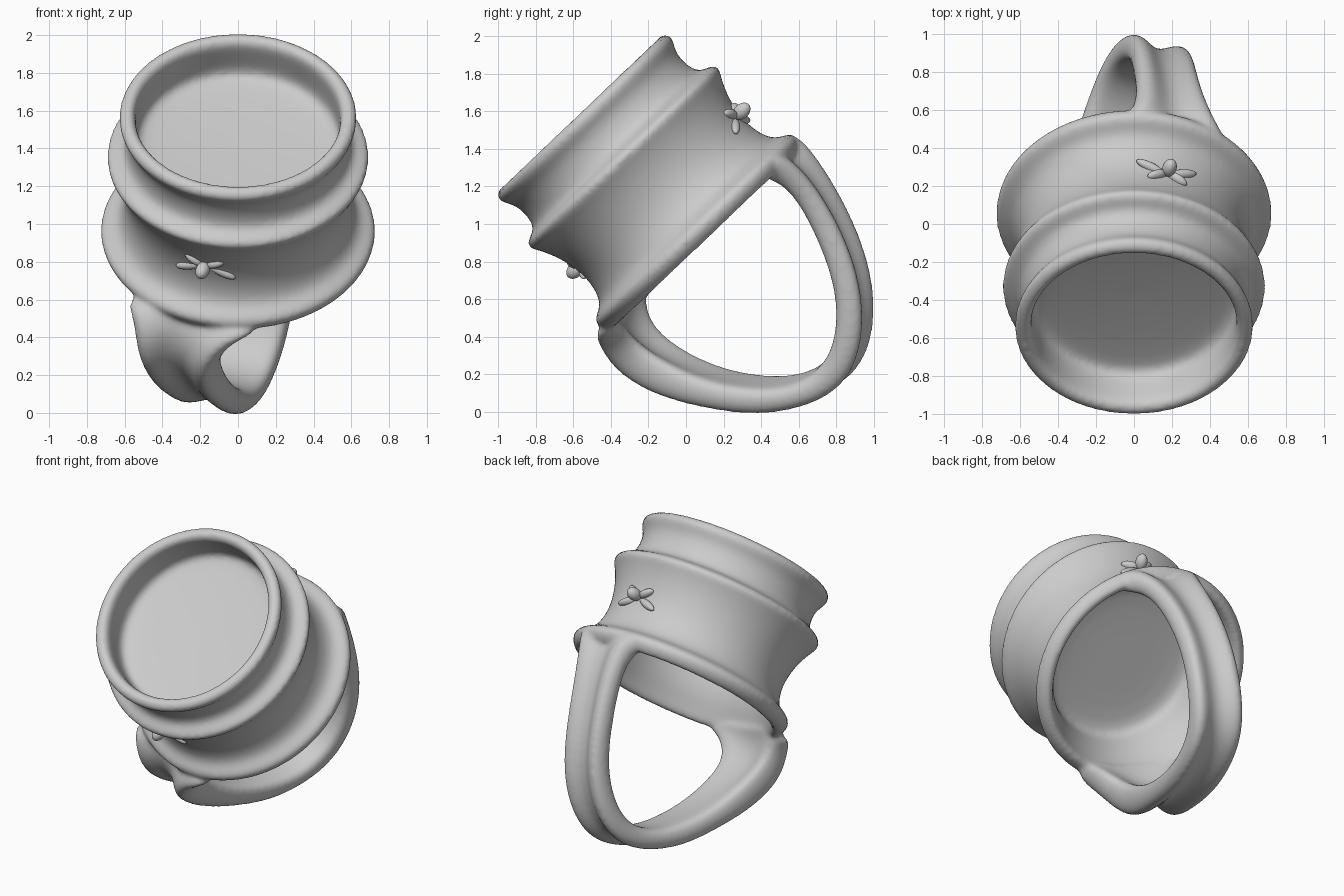
import bpy, bmesh, math
from mathutils import Vector, Matrix

if "Cube" in bpy.data.objects:
    bpy.data.objects.remove(bpy.data.objects["Cube"])

# Tilted frame: AX = cup axis, UP = uphill direction across the cup, BASE = lower flange centre
AX = Vector((0, -0.69, 0.724)).normalized()
UP = Vector((0, 0.724, 0.69)).normalized()
X = Vector((1, 0, 0))
BASE = Vector((0, 0.06, 0.96))
TWIST = math.radians(20)          # the band is turned about the cup axis
SIDE = X * math.cos(TWIST) - UP * math.sin(TWIST)


def finish(bm, name, levels):
    bmesh.ops.recalc_face_normals(bm, faces=bm.faces)
    me = bpy.data.meshes.new(name)
    bm.to_mesh(me)
    bm.free()
    ob = bpy.data.objects.new(name, me)
    bpy.context.collection.objects.link(ob)
    for p in me.polygons:
        p.use_smooth = True
    if levels:
        m = ob.modifiers.new("smooth", 'SUBSURF')
        m.levels = m.render_levels = levels
    return ob


def bridge(bm, a, b):
    n = len(a)
    for i in range(n):
        j = (i + 1) % n
        bm.faces.new((a[i], a[j], b[j], b[i]))


# Cup: lathe profile (radius, height along axis) from hollow underside to inner floor
profile = [(.25, .30), (.46, .295), (.52, .26), (.53, .18), (.565, .08), (.615, 0), (.645, -.065),
           (.68, -.07), (.715, -.035), (.735, .01), (.71, .045),
           (.645, .065), (.61, .13), (.593, .22), (.6, .32), (.63, .43), (.675, .52),
           (.70, .553), (.685, .585), (.625, .60), (.598, .625), (.583, .69), (.588, .76),
           (.608, .80), (.635, .84), (.625, .877), (.58, .895), (.55, .875), (.538, .84),
           (.545, .70), (.53, .65), (.47, .635), (.25, .625)]
SEG = 80


def centre(h):
    return BASE + AX * h - UP * .02 * h


bm = bmesh.new()
loops = []
for r, h in profile:
    loops.append([bm.verts.new(centre(h) + X * r * math.cos(2 * math.pi * k / SEG)
                               + UP * r * math.sin(2 * math.pi * k / SEG)) for k in range(SEG)])
for a, b in zip(loops, loops[1:]):
    bridge(bm, a, b)
for loop, h in ((loops[0], .30), (loops[-1], .62)):
    c = bm.verts.new(centre(h))
    for k in range(SEG):
        bm.faces.new((loop[k], loop[(k + 1) % SEG], c))
cup = finish(bm, "ring_with_cup", 1)

# Band: side-view stations (outer y, z, inner y, z, half width, x shift, inner scoop), flared at the cup
stations = [(.50, 1.43, .41, 1.28, .33, 0, .4), (.59, 1.43, .46, 1.255, .23, 0, .3),
            (.75, 1.24, .58, 1.18, .175, -.03, .1), (.90, .96, .72, .91, .165, -.03, 0),
            (.98, .70, .81, .65, .165, -.01, 0), (.99, .46, .82, .42, .17, 0, 0),
            (.92, .24, .76, .26, .17, 0, 0), (.75, .08, .62, .18, .175, 0, 0),
            (.42, -.01, .44, .17, .18, 0, 0), (.10, .04, .20, .215, .185, -.02, .1),
            (-.15, .11, .0, .31, .19, -.05, .2), (-.35, .235, -.16, .43, .205, -.08, .35),
            (-.435, .40, -.23, .54, .27, -.05, .45), (-.42, .51, -.26, .61, .42, 0, .5)]
# Cross-section (across, inner to outer): flat inside, two ridges with a groove outside
section = [(-.9, 0), (-.4, -.02), (0, -.02), (.4, -.02), (.9, 0), (1.05, .3), (1.05, .75), (.85, 1.1),
           (.55, 1.02), (.2, .72), (-.2, .72), (-.55, 1.02), (-.85, 1.1), (-1.05, .75), (-1.05, .3)]


def band_point(y, z, grow):
    off = Vector((0, y, z)) - BASE
    u, h = off.dot(UP), off.dot(AX)
    u += grow * max(-1, min(1, u / .3))
    return BASE + UP * u + X * u * math.tan(TWIST) + AX * h


bm = bmesh.new()
rings = []
for oy, oz, iy, iz, w, dx, scoop in stations:
    outer, inner = band_point(oy, oz, -.03), band_point(iy, iz, .03)
    ring = []
    for s, t in section:
        if t < .1:
            t += scoop * (1 - s * s)
        ring.append(bm.verts.new(inner.lerp(outer, t) + SIDE * s * w + X * dx))
    rings.append(ring)
for a, b in zip(rings, rings[1:]):
    bridge(bm, a, b)
bm.faces.new(rings[0])
bm.faces.new(rings[-1])
band = finish(bm, "band", 3)

# Fuse cup and band into one soft cast body
for ob in (band, cup):
    ob.select_set(True)
    bpy.context.view_layer.objects.active = ob
bpy.ops.object.convert(target='MESH')
bpy.ops.object.join()
body = bpy.context.view_layer.objects.active
body.name = "ring_with_cup"
rm = body.modifiers.new("fuse", 'REMESH')
rm.mode, rm.voxel_size, rm.use_smooth_shade = 'VOXEL', .015, True
sm = body.modifiers.new("soften", 'SMOOTH')
sm.factor, sm.iterations = .5, 8


# Small buds with leaves on opposite sides of the cup
def lump(bm, origin, axes, pos, size, turn):
    rot = Matrix(axes).transposed().to_4x4()
    mat = (Matrix.Translation(origin) @ rot @ Matrix.Translation(pos)
           @ Matrix.Rotation(turn, 4, 'Z') @ Matrix.Diagonal((*size, 1)))
    bmesh.ops.create_uvsphere(bm, u_segments=20, v_segments=12, radius=1, matrix=mat)


for name, sign in (("back_bud", 1), ("front_bud", -1)):
    radial = (UP * math.cos(math.radians(17)) + X * math.sin(math.radians(17))) * sign
    tangent = AX.cross(radial)
    origin = BASE + AX * .30 + radial * .59
    axes = (tangent, AX, radial)
    bm = bmesh.new()
    lump(bm, origin, axes, (0, 0, .05), (.037, .04, .055), 0)
    for s in (-1, 1):
        lump(bm, origin, axes, (.055 * s, .03, .01), (.06, .025, .03), .5 * s)
        lump(bm, origin, axes, (.09 * s, -.035, -.005), (.08, .025, .025), -.35 * s)
    finish(bm, name, 0)
